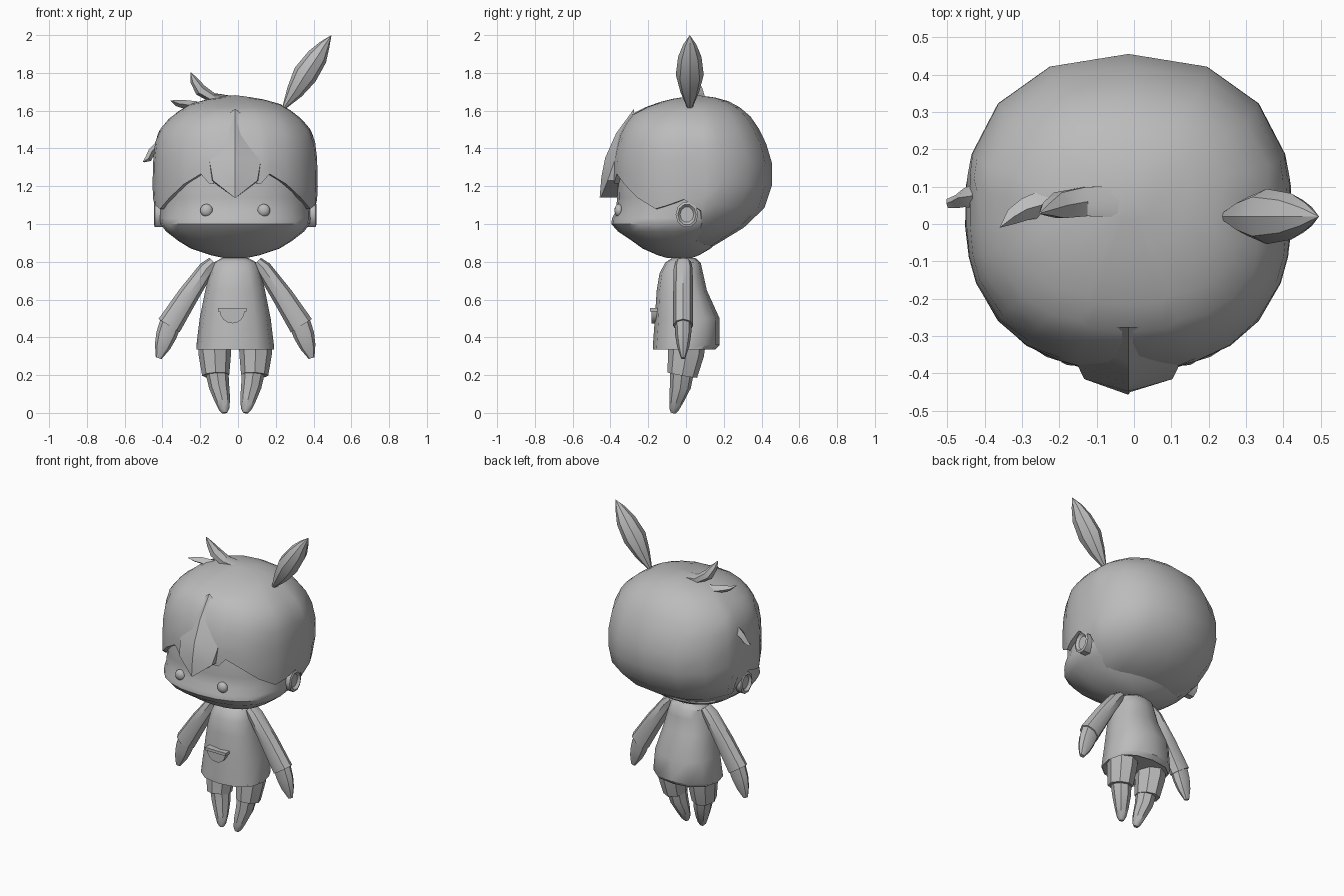
import bpy, bmesh, math
from mathutils import Vector

if "Cube" in bpy.data.objects:
    bpy.data.objects.remove(bpy.data.objects["Cube"])

C = -0.015  # symmetry plane of the figure
grey = bpy.data.materials.new("grey")
grey.diffuse_color = (0.5, 0.5, 0.5, 1)
grey.use_nodes = True
grey.node_tree.nodes["Principled BSDF"].inputs["Base Color"].default_value = grey.diffuse_color


def finish(name, bm, angle=40):
    bmesh.ops.remove_doubles(bm, verts=bm.verts, dist=0.0005)
    bmesh.ops.recalc_face_normals(bm, faces=bm.faces)
    me = bpy.data.meshes.new(name)
    bm.to_mesh(me)
    bm.free()
    ob = bpy.data.objects.new(name, me)
    bpy.context.collection.objects.link(ob)
    me.materials.append(grey)
    bpy.ops.object.select_all(action='DESELECT')
    ob.select_set(True)
    bpy.context.view_layer.objects.active = ob
    bpy.ops.object.shade_smooth_by_angle(angle=math.radians(angle))
    return ob


def loft(name, rings, closed=True, caps=True, angle=40):
    """Skin a list of point rings."""
    bm = bmesh.new()
    vs = [[bm.verts.new(p) for p in r] for r in rings]
    n = len(vs[0])
    for a, b in zip(vs, vs[1:]):
        for i in range(n if closed else n - 1):
            j = (i + 1) % n
            bm.faces.new((a[i], a[j], b[j], b[i]))
    if caps:
        bm.faces.new(vs[0])
        bm.faces.new(vs[-1])
    return finish(name, bm, angle)


def sweep(name, path, n=8, angle=40):
    """Tube along (x, y, z, half width, half depth) stations."""
    pts = [Vector(p[:3]) for p in path]
    rings = []
    for i, p in enumerate(path):
        t = (pts[min(i + 1, len(pts) - 1)] - pts[max(i - 1, 0)]).normalized()
        u = Vector((0, 1, 0)).cross(t).normalized()
        v = t.cross(u)
        rings.append([pts[i] + u * p[3] * math.cos(k * math.tau / n)
                      + v * p[4] * math.sin(k * math.tau / n) for k in range(n)])
    return loft(name, rings, angle=angle)


def interp(table, z):
    for a, b in zip(table, table[1:]):
        if z <= b[0]:
            f = max(0, (z - a[0]) / (b[0] - a[0]))
            return [p + (q - p) * f for p, q in zip(a[1:], b[1:])]
    return table[-1][1:]


def body_point(table, z, deg, grow=0.0, power=0.85):
    """Point on a rounded-box outline; 0 degrees faces the front."""
    w, yf, yb = interp(table, z)
    s, c = math.sin(math.radians(deg)), math.cos(math.radians(deg))
    r = lambda v: math.copysign(abs(v) ** power, v) if abs(v) > 1e-6 else 0
    return Vector((C + (w + grow) * r(s),
                   (yf + yb) / 2 - ((yb - yf) / 2 + grow) * r(c), z))


def rings_from(table, n):
    return [[body_point(table, row[0], 360 * k / n) for k in range(n)] for row in table]


# Face: half width, front and back by height
face = [(.82, .06, -.10, .03), (.835, .13, -.15, .07), (.87, .235, -.23, .13),
        (.91, .30, -.285, .17), (.96, .365, -.36, .23), (1.0, .395, -.395, .29),
        (1.03, .40, -.392, .33), (1.07, .40, -.37, .36), (1.14, .405, -.365, .38),
        (1.28, .40, -.37, .40), (1.42, .37, -.33, .38), (1.5, .25, -.2, .25)]
loft("face", rings_from(face, 24))

# Hair cap with a jagged lower rim
hair = [(.88, .24, -.2, .14), (.93, .32, -.28, .23), (1.0, .385, -.33, .335),
        (1.09, .432, -.385, .42), (1.2, .438, -.392, .455), (1.34, .435, -.39, .455),
        (1.465, .42, -.36, .41), (1.53, .38, -.325, .37), (1.585, .32, -.285, .33),
        (1.635, .24, -.18, .26), (1.665, .13, -.06, .19), (1.682, 0, .06, .06)]
rim = [(0, 1.22), (15, 1.215), (21, 1.265), (35, 1.21), (50, 1.14), (67, 1.08), (77, 1.10),
       (87, 1.13), (97, 1.07), (101, 1.0), (108, .91), (130, .89), (155, .885), (180, .885)]
columns = rim + [(360 - d, z) for d, z in rim[-2:0:-1]]
levels = [0, .12, .25, .4, .55, .68, .78, .86, .92, .96, .985, 1]
rings = [[body_point(hair, z, d, -.06) for d, z in columns]]
rings += [[body_point(hair, z + (1.682 - z) * t, d) for d, z in columns] for t in levels]
loft("hair_cap", rings, caps=False)

# Ridged fringe: ridge z, ridge y, side half width, side z, side y
rows = [(1.61, -.275, .085, 1.545, -.275), (1.48, -.37, .092, 1.44, -.33),
        (1.35, -.428, .135, 1.33, -.38), (1.25, -.448, .118, 1.23, -.415),
        (1.14, -.457, .004, 1.14, -.45)]
strips = []
for zm, ym, w, zs, ys in rows:
    strips.append([(C - w * 1.08, ys + .09, zs), (C - w, ys, zs), (C, ym, zm),
                   (C + w, ys, zs), (C + w * 1.08, ys + .09, zs)])
loft("fringe", strips, closed=True, caps=False, angle=25)

# Leaf-shaped tuft on the crown
sweep("leaf_tuft", [(.24, .02, 1.61, .008, .012), (.30, .02, 1.70, .045, .05),
                    (.355, .02, 1.79, .066, .074), (.42, .02, 1.885, .055, .062),
                    (.46, .02, 1.95, .028, .035), (.495, .02, 2.0, 0, 0)], 8, 30)

# Loose locks of hair
sweep("crown_lock", [(-.01, .06, 1.665, .01, .05), (-.13, .06, 1.665, .028, .045),
                     (-.20, .05, 1.71, .032, .04), (-.232, .04, 1.76, .022, .02),
                     (-.25, .03, 1.8, .003, .004)], 6, 30)
sweep("small_lock", [(-.22, .06, 1.62, .03, .04), (-.29, .04, 1.635, .022, .03),
                     (-.325, .02, 1.64, .016, .022), (-.36, -.01, 1.655, 0, 0)], 4, 30)
sweep("side_lock", [(-.42, .075, 1.42, .02, .035), (-.455, .07, 1.385, .02, .025),
                    (-.475, .06, 1.345, .018, .018), (-.5, .055, 1.33, .004, .012)], 4, 30)

# Neck and shirt
sweep("neck", [(C, -.02, .76, .06, .055), (C, -.02, .86, .06, .055)], 10)
shirt = [(.345, .16, -.13, .12), (.335, .205, -.175, .155), (.36, .205, -.175, .178),
         (.50, .188, -.165, .178), (.65, .158, -.155, .11), (.74, .135, -.14, .09),
         (.795, .115, -.11, .078), (.82, .07, -.075, .05)]
loft("shirt", rings_from(shirt, 12))

# Pocket pouch with a raised lip
arc = [math.pi * (1 + k / 8) for k in range(9)]
loft("pocket", [[(-.03 + .066 * math.cos(a), y, .54 + .066 * math.sin(a)) for a in arc]
                for y in (-.145, -.183)])
lip = bmesh.new()
bmesh.ops.create_cube(lip, size=1)
for v in lip.verts:
    v.co = (-.03 + v.co.x * .15, -.168 + v.co.y * .045, .545 + v.co.z * .018)
finish("pocket_lip", lip)

for s, side in ((1, "left"), (-1, "right")):
    # Eye
    eye = bmesh.new()
    bmesh.ops.create_uvsphere(eye, u_segments=14, v_segments=8, radius=.034)
    for v in eye.verts:
        v.co = (C + s * .152 + v.co.x, -.355 + v.co.y * .7, 1.072 + v.co.z)
    finish(side + "_eye", eye, 60)

    # Ear: rimmed dish
    dish = ((.37, 1.0), (.425, 1.0), (.43, .8), (.415, .6))
    loft(side + "_ear", [[(C + s * x, .005 + .06 * f * math.cos(k * math.pi / 5),
                           1.05 + .07 * f * math.sin(k * math.pi / 5)) for k in range(10)]
                         for x, f in dish])

    # Sleeve and hand
    sweep(side + "_sleeve", [(C + s * .115, -.015, .80, .03, .04), (C + s * .15, -.015, .765, .042, .05),
                             (C + s * .25, -.015, .62, .056, .053),
                             (C + s * .35, -.015, .462, .066, .053)], 8)
    sweep(side + "_hand", [(C + s * .34, -.015, .48, .058, .046), (C + s * .365, -.015, .41, .055, .042),
                           (C + s * .385, -.015, .35, .042, .032),
                           (C + s * .405, -.015, .29, .016, .012)], 8)

    # Shorts leg and leg
    sweep(side + "_shorts", [(C + s * .108, .005, .38, .088, .10), (C + s * .108, 0, .31, .086, .095),
                             (C + s * .103, -.02, .20, .072, .08)], 8)
    sweep(side + "_leg", [(C + s * .098, -.02, .23, .062, .065), (C + s * .085, -.03, .14, .054, .056),
                          (C + s * .068, -.05, .07, .042, .040), (C + s * .058, -.063, .02, .028, .026),
                          (C + s * .055, -.067, 0, .014, .014)], 8)
